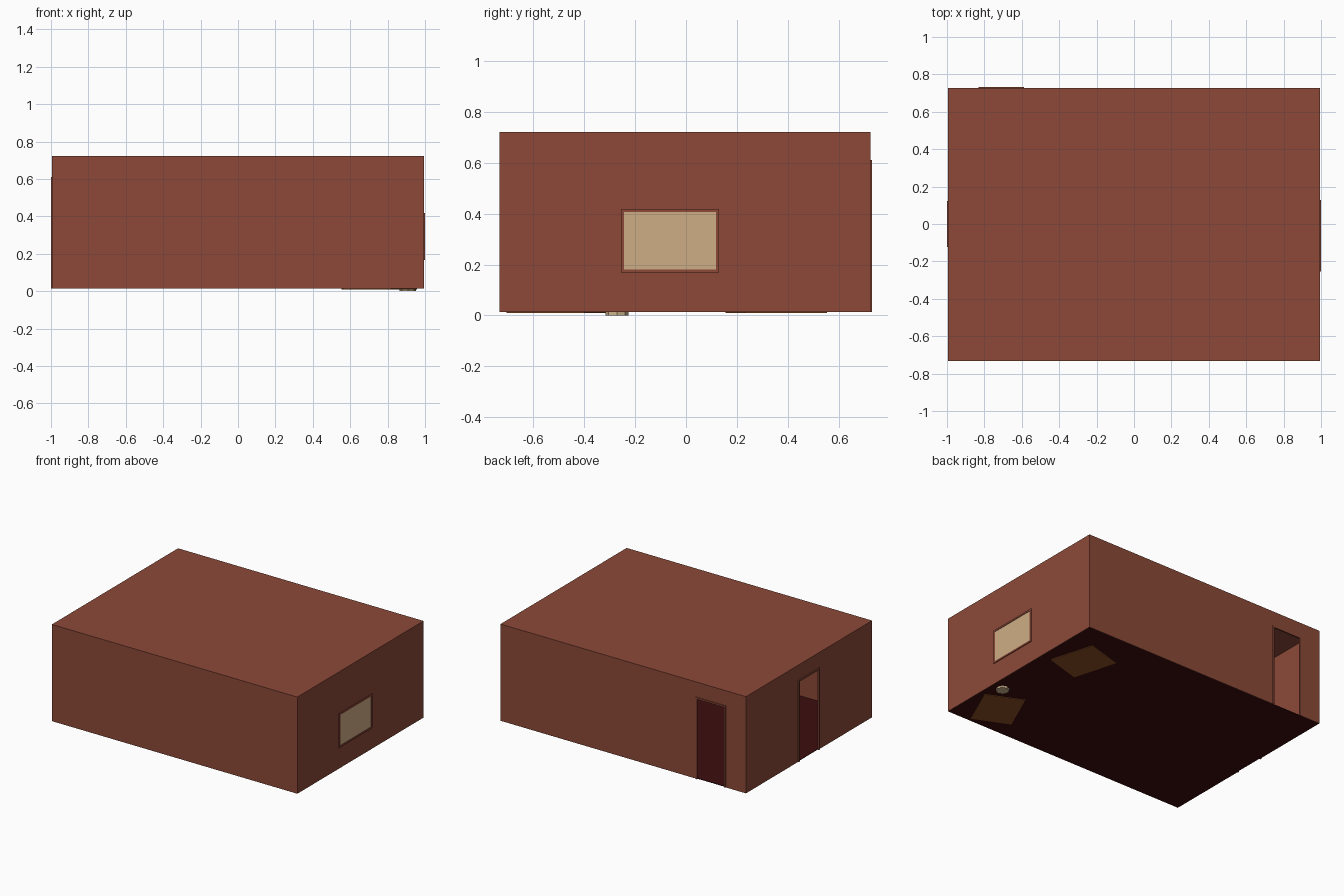
import bpy, bmesh, math
from mathutils import Matrix

if "Cube" in bpy.data.objects:
    bpy.data.objects.remove(bpy.data.objects["Cube"])


def mat(name, r, g, b):
    m = bpy.data.materials.new(name)
    lin = [((c / 255 + 0.055) / 1.055) ** 2.4 for c in (r, g, b)]
    m.diffuse_color = (*lin, 1)
    m.use_nodes = True
    m.node_tree.nodes["Principled BSDF"].inputs["Base Color"].default_value = m.diffuse_color
    return m


BRICK = mat("red_brown_wall", 140, 73, 56)
MAROON = mat("dark_maroon_floor", 60, 13, 14)
TAN = mat("tan_window", 207, 174, 133)
LEATHER = mat("brown_leather", 145, 80, 38)
CREAM = mat("cream_lamp", 205, 180, 140)


def boxes(name, material, parts, loc=(0, 0, 0), turn=0):
    """One object made of boxes given as (x0, x1, y0, y1, z0, z1)."""
    bm = bmesh.new()
    for x0, x1, y0, y1, z0, z1 in parts:
        m = Matrix.Translation(((x0 + x1) / 2, (y0 + y1) / 2, (z0 + z1) / 2))
        m = m @ Matrix.Diagonal((x1 - x0, y1 - y0, z1 - z0, 1))
        bmesh.ops.create_cube(bm, size=1, matrix=m)
    me = bpy.data.meshes.new(name)
    bm.to_mesh(me)
    bm.free()
    me.materials.append(material)
    ob = bpy.data.objects.new(name, me)
    ob.location = loc
    ob.rotation_euler.z = math.radians(turn)
    bpy.context.collection.objects.link(ob)
    return ob


X, Y0, Y1, Z0, Z1, T = 0.994, -0.733, 0.726, 0.014, 0.722, 0.004
DOOR = 0.60      # head of the door openings
P = 0.006        # how far the frames stand out

# Shell of the room
boxes("roof", BRICK, [(-X, X, Y0, Y1, Z1 - T, Z1)])
boxes("floor", MAROON, [(-X + T, X - T, Y0 + T, Y1 - T, Z0, Z0 + T)])
boxes("front_wall", BRICK, [(-X, X, Y0, Y0 + T, Z0, Z1 - T)])
boxes("right_wall", BRICK, [(X - T, X, Y0 + T, Y1 - T, Z0, Z1 - T)])

# Walls with a doorway: two sides and a piece above the door
A0, A1 = -0.82, -0.60
boxes("back_wall", BRICK, [
    (-X, A0, Y1 - T, Y1, Z0, Z1 - T),
    (A1, X, Y1 - T, Y1, Z0, Z1 - T),
    (A0, A1, Y1 - T, Y1, DOOR, Z1 - T)])
B0, B1 = -0.11, 0.11
boxes("left_wall", BRICK, [
    (-X, -X + T, Y0 + T, B0, Z0, Z1 - T),
    (-X, -X + T, B1, Y1 - T, Z0, Z1 - T),
    (-X, -X + T, B0, B1, DOOR, Z1 - T)])

# Door frames
F = 0.012
boxes("back_door_frame", BRICK, [
    (A0 - F, A0, Y1 - T, Y1 + P, Z0, DOOR + F),
    (A1, A1 + F, Y1 - T, Y1 + P, Z0, DOOR + F),
    (A0, A1, Y1 - T, Y1 + P, DOOR, DOOR + F)])
boxes("left_door_frame", BRICK, [
    (-X - P, -X + T, B0 - F, B0, Z0, DOOR + F),
    (-X - P, -X + T, B1, B1 + F, Z0, DOOR + F),
    (-X - P, -X + T, B0, B1, DOOR, DOOR + F)])

# Window pane, seen from both sides, and its frame
W0, W1, H0, H1 = -0.243, 0.117, 0.18, 0.406
boxes("window_pane", TAN, [(X - T - 0.002, X + 0.002, W0, W1, H0, H1)])
boxes("window_frame", BRICK, [
    (X - T - P, X + P, W0 - F, W0, H0 - F, H1 + F),
    (X - T - P, X + P, W1, W1 + F, H0 - F, H1 + F),
    (X - T - P, X + P, W0, W1, H0 - F, H0),
    (X - T - P, X + P, W0, W1, H1, H1 + F)])

# Two armchairs turned into the room
for name, x, y, turn in (("rear_armchair", 0.735, 0.355, 16),
                         ("front_armchair", 0.76, -0.496, -24)):
    boxes(name, LEATHER, [
        (-0.14, 0.14, -0.168, 0.168, 0.010, 0.13),
        (0.08, 0.14, -0.168, 0.168, 0.13, 0.28),
        (-0.14, 0.08, -0.168, -0.115, 0.13, 0.19),
        (-0.14, 0.08, 0.115, 0.168, 0.13, 0.19)], (x, y, 0), turn)


# Floor lamp: foot, pole and shade
def cone(name, r0, r1, z0, z1):
    bpy.ops.mesh.primitive_cone_add(vertices=8, radius1=r0, radius2=r1, depth=z1 - z0,
                                    location=(0.908, -0.272, (z0 + z1) / 2))
    ob = bpy.context.object
    ob.name = name
    ob.data.materials.append(CREAM)


cone("lamp_foot", 0.045, 0.045, 0.0, 0.025)
cone("lamp_pole", 0.008, 0.008, 0.025, 0.40)
cone("lamp_shade", 0.07, 0.045, 0.37, 0.46)
